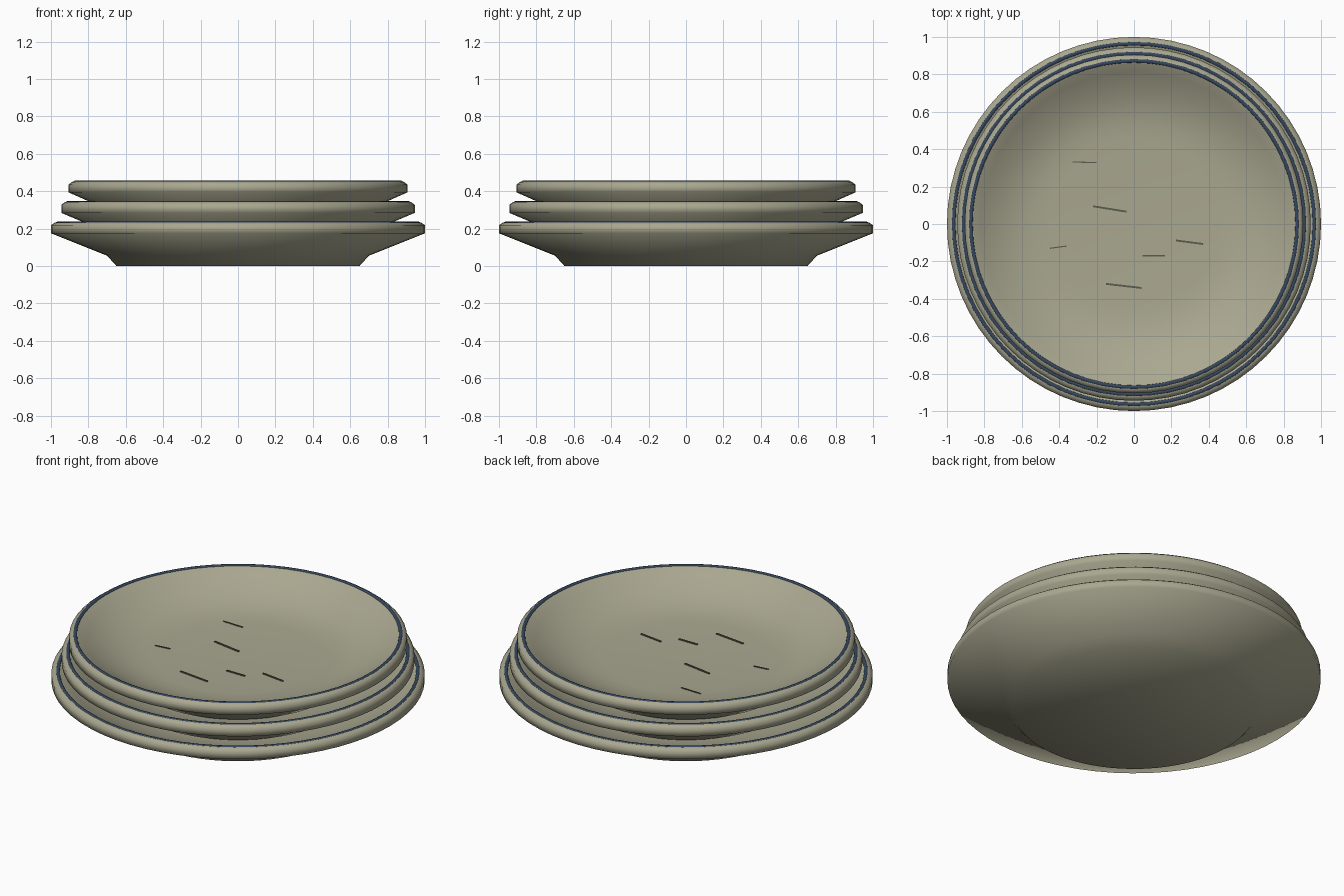
import bpy, bmesh, math

if "Cube" in bpy.data.objects:
    bpy.data.objects.remove(bpy.data.objects["Cube"])

def material(name, rgb):
    m = bpy.data.materials.new(name)
    m.diffuse_color = (*rgb, 1)
    m.use_nodes = True
    m.node_tree.nodes["Principled BSDF"].inputs["Base Color"].default_value = m.diffuse_color
    return m

stoneware = material("stoneware", (0.40, 0.39, 0.28))
blue = material("blue_glaze", (0.036, 0.062, 0.11))
dark = material("knife_mark", (0.11, 0.105, 0.075))

SEG = 64

# Radius and height of one plate, from foot centre round the rim to dish centre
PROFILE = [(0, 0), (0.65, 0), (0.70, 0.055), (1.0, 0.175), (1.0, 0.218),
           (0.98, 0.232), (0.965, 0.235), (0.948, 0.229), (0.90, 0.20),
           (0.80, 0.152), (0.70, 0.117), (0.60, 0.098), (0.50, 0.091), (0, 0.09)]

def add_object(name, bm, mat, smooth=True):
    bmesh.ops.recalc_face_normals(bm, faces=bm.faces[:])
    me = bpy.data.meshes.new(name)
    bm.to_mesh(me)
    bm.free()
    me.materials.append(mat)
    for p in me.polygons:
        p.use_smooth = smooth
    ob = bpy.data.objects.new(name, me)
    bpy.context.collection.objects.link(ob)
    return ob

def lathe(name, profile, mat, closed=False):
    bm = bmesh.new()
    rings = []
    for r, z in profile:
        if r == 0:
            rings.append([bm.verts.new((0, 0, z))] * SEG)
        else:
            rings.append([bm.verts.new((r * math.cos(2 * math.pi * i / SEG),
                                        r * math.sin(2 * math.pi * i / SEG), z))
                          for i in range(SEG)])
    pairs = list(zip(rings, rings[1:]))
    if closed:
        pairs.append((rings[-1], rings[0]))
    for a, b in pairs:
        for i in range(SEG):
            j = (i + 1) % SEG
            bm.faces.new(list(dict.fromkeys((a[i], a[j], b[j], b[i]))))
    return add_object(name, bm, mat)

# Three stacked plates, each with a blue line round the rim
for n, (scale, z0) in enumerate([(1.0, 0.0), (0.945, 0.109), (0.905, 0.218)], 1):
    lathe(f"plate_{n}", [(r * scale, z + z0) for r, z in PROFILE], stoneware)
    tube = [(0.9645 * scale + 0.011 * math.cos(a), z0 + 0.229 + 0.009 * math.sin(a))
            for a in (k * math.pi / 4 for k in range(8))]
    lathe(f"rim_line_{n}", tube, blue, closed=True)

# Knife marks on the floor of the top dish: start, end, width
MARKS = [(-0.33, 0.332, -0.20, 0.328, 0.006), (-0.22, 0.095, -0.04, 0.066, 0.01),
         (-0.45, -0.130, -0.36, -0.118, 0.006), (0.225, -0.088, 0.37, -0.107, 0.01),
         (0.045, -0.17, 0.165, -0.17, 0.01), (-0.15, -0.32, 0.04, -0.342, 0.01)]
for n, (x0, y0, x1, y1, w) in enumerate(MARKS, 1):
    bm = bmesh.new()
    bmesh.ops.create_cube(bm, size=1)
    ob = add_object(f"knife_mark_{n}", bm, dark, smooth=False)
    ob.location = ((x0 + x1) / 2, (y0 + y1) / 2, 0.31)
    ob.scale = (math.hypot(x1 - x0, y1 - y0), w, 0.007)
    ob.rotation_euler.z = math.atan2(y1 - y0, x1 - x0)
